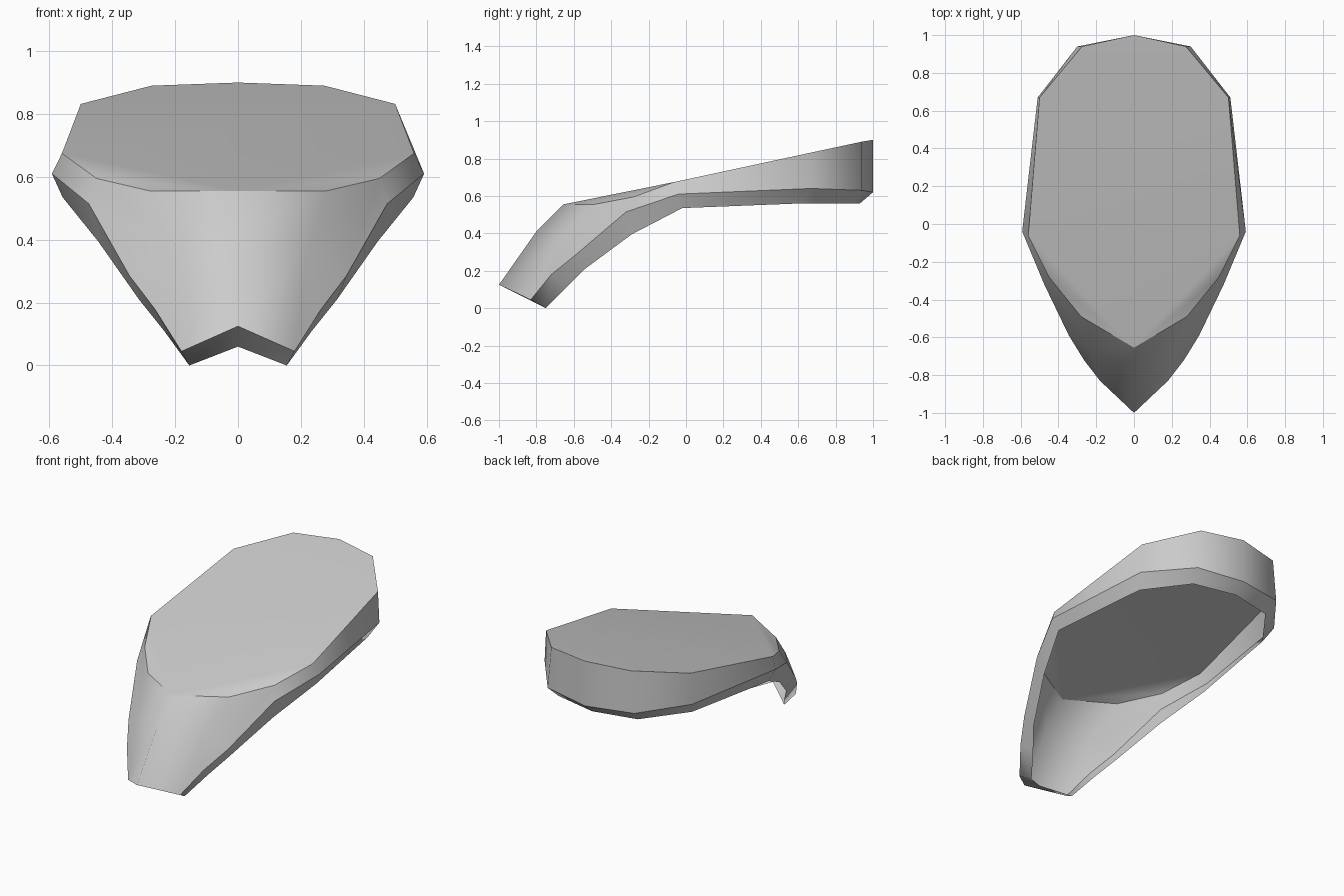
import bpy, bmesh

if "Cube" in bpy.data.objects:
    bpy.data.objects.remove(bpy.data.objects["Cube"])

# Half outlines, from the back centre round the right side to the front centre
TOP = [(0, 1, .9), (.275, .94, .89), (.5, .67, .832), (.56, -.06, .675),
       (.45, -.28, .595), (.28, -.49, .555), (0, -.655, .555)]
RIM = [(0, 1, .62), (.3, .94, .63), (.51, .67, .64), (.592, -.04, .61),
       (.475, -.32, .515), (.345, -.59, .285), (.265, -.72, .18),
       (.18, -.83, .045), (0, -1, .125)]
LIP = [(0, .93, .56), (.275, .87, .56), (.47, .61, .56), (.558, -.02, .535),
       (.445, -.29, .395), (.315, -.54, .21), (.235, -.64, .11),
       (.155, -.75, .0), (0, -.86, .06)]
NOSE = [(.22, -.67, .375), (0, -.8, .41)]      # bulge row of the nose

bm = bmesh.new()


def row(points):
    """Vertices for a half outline, as (right, left) pairs sharing the centre."""
    pairs = []
    for x, y, z in points:
        a = bm.verts.new((x, y, z))
        pairs.append((a, a if x == 0 else bm.verts.new((-x, y, z))))
    return pairs


def face(*pairs):
    """One face on each side."""
    return [bm.faces.new([p[0] for p in pairs]),
            bm.faces.new([p[1] for p in reversed(pairs)])]


t, r, l, n = row(TOP), row(RIM), row(LIP), row(NOSE)

# Cap: straight strips at the back, then a fan from the front point
cap = [bm.faces.new([t[0][0], t[0 + 1][1], t[1][0]])]
for i in (1, 2):
    cap.append(bm.faces.new([t[i][0], t[i][1], t[i + 1][1], t[i + 1][0]]))
cap.append(bm.faces.new([t[3][0], t[3][1], t[6][0]]))
cap += face(t[3], t[6], t[4]) + face(t[4], t[6], t[5])

# Side walls and nose
wall = []
for i in range(4):
    wall += face(t[i], t[i + 1], r[i + 1], r[i])
wall += face(t[4], n[0], r[5], r[4])
wall += face(t[4], t[5], n[0])
wall += face(t[5], t[6], n[1], n[0])
wall += face(n[0], n[1], r[8], r[7])
wall += face(n[0], r[7], r[6], r[5])

# Bevelled lip, open underneath
lip = []
for i in range(8):
    lip += face(r[i], r[i + 1], l[i + 1], l[i])

bmesh.ops.recalc_face_normals(bm, faces=bm.faces)
if cap[1].normal.z < 0:
    bmesh.ops.reverse_faces(bm, faces=bm.faces)

# Smooth within each part, sharp where cap, walls and lip meet
part = {f: k for k, group in enumerate((cap, wall, lip)) for f in group}
for f in bm.faces:
    f.smooth = True
for e in bm.edges:
    e.smooth = len({part[f] for f in e.link_faces}) == 1

mesh = bpy.data.meshes.new("open_shell")
bm.to_mesh(mesh)
bm.free()
shell = bpy.data.objects.new("open_shell", mesh)
bpy.context.collection.objects.link(shell)

grey = bpy.data.materials.new("light_grey")
grey.diffuse_color = (.6, .6, .6, 1)
grey.use_nodes = True
grey.node_tree.nodes["Principled BSDF"].inputs["Base Color"].default_value = grey.diffuse_color
mesh.materials.append(grey)
